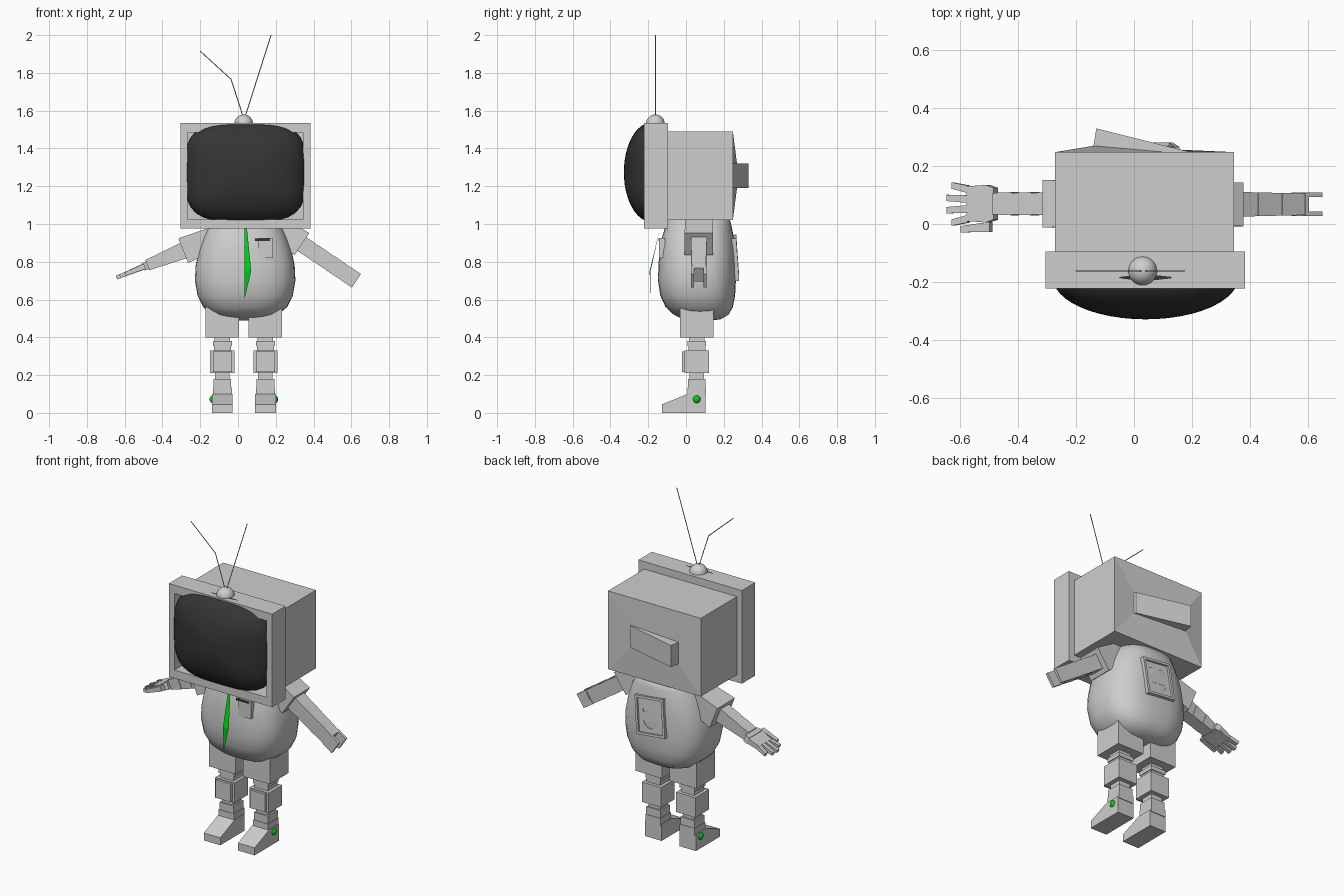
import bpy, bmesh, math
from mathutils import Matrix, Vector

if "Cube" in bpy.data.objects:
    bpy.data.objects.remove(bpy.data.objects["Cube"])


def material(name, rgb):
    m = bpy.data.materials.new(name)
    m.diffuse_color = (*rgb, 1)
    m.use_nodes = True
    m.node_tree.nodes["Principled BSDF"].inputs["Base Color"].default_value = m.diffuse_color
    return m


GREY = material("light grey", (0.62, 0.62, 0.62))
DARK = material("screen black", (0.035, 0.035, 0.035))
GREEN = material("bright green", (0.0, 0.62, 0.01))


def finish(name, bm, mat, smooth=False, matrix=Matrix()):
    bmesh.ops.recalc_face_normals(bm, faces=bm.faces[:])
    me = bpy.data.meshes.new(name)
    bm.to_mesh(me)
    bm.free()
    me.transform(matrix)
    me.materials.append(mat)
    for p in me.polygons:
        p.use_smooth = smooth
    ob = bpy.data.objects.new(name, me)
    bpy.context.collection.objects.link(ob)
    return ob


def add_box(bm, lo, hi):
    c = [(a + b) / 2 for a, b in zip(lo, hi)]
    s = [b - a for a, b in zip(lo, hi)]
    return bmesh.ops.create_cube(bm, size=1, matrix=Matrix.Translation(c) @ Matrix.Diagonal((*s, 1)))


def boxes(name, spans, mat=GREY, matrix=Matrix()):
    bm = bmesh.new()
    for lo, hi in spans:
        add_box(bm, lo, hi)
    return finish(name, bm, mat, matrix=matrix)


def taper(name, matrix, x0, x1, s0, s1, mat=GREY, y=0, y1=None):
    """Box along local x whose width and height change from s0 to s1."""
    bm = bmesh.new()
    y1 = y if y1 is None else y1
    for v in add_box(bm, (-.5,) * 3, (.5,) * 3)["verts"]:
        far = v.co.x > 0
        s = s1 if far else s0
        v.co = (x1 if far else x0, (y1 if far else y) + v.co.y * s[0], v.co.z * s[1])
    return finish(name, bm, mat, matrix=matrix)


def ball(name, centre, r, mat):
    bm = bmesh.new()
    bmesh.ops.create_uvsphere(bm, u_segments=24, v_segments=14, radius=r)
    return finish(name, bm, mat, True, Matrix.Translation(centre))


# Head shell: tapered back with a wedge-shaped rear housing
bm = bmesh.new()
add_box(bm, (-.272, -.1, 1.02), (.345, .248, 1.49))
back = max(bm.faces, key=lambda f: f.calc_center_median().y)
bmesh.ops.inset_individual(bm, faces=[back], thickness=.1)
for v in back.verts:
    left = v.co.x < .04
    v.co = (-.14 if left else .2, .27 if left else .24, 1.32 if v.co.z > 1.25 else 1.19)
ext = bmesh.ops.extrude_discrete_faces(bm, faces=[back])
for v in ext["faces"][0].verts:
    left = v.co.x < 0
    v.co.y += .06 if left else .008
    v.co.x += .01 if left else -.005
finish("head_shell", bm, GREY)

# Front frame of the head
F0, F1 = -.222, -.095
boxes("screen_frame", [((-.305, F0, .975), (-.268, F1, 1.535)), ((.345, F0, .975), (.383, F1, 1.535)),
                       ((-.268, F0, .975), (.345, F1, 1.025)), ((-.268, F0, 1.485), (.345, F1, 1.535))])

# Bulging screen: sphere with a rounded-rectangle outline
bm = bmesh.new()
bmesh.ops.create_uvsphere(bm, u_segments=48, v_segments=24, radius=1, matrix=Matrix.Rotation(math.pi / 2, 4, 'X'))
Q = 3.6
for v in bm.verts:
    x, y, z = v.co
    k = math.sqrt((abs(x) ** Q + abs(z) ** Q) ** (2 / Q) + y * y)
    v.co = (.04 + .32 * x / k, -.185 + .144 * y / k, 1.274 + .262 * z / k)
finish("screen", bm, DARK, True)

# Antenna
ball("antenna_base", (.03, -.162, 1.53), .05, GREY)
for name, pts in (("antenna_straight", [(.035, 1.56), (.175, 2.0)]),
                  ("antenna_bent", [(.03, 1.56), (-.037, 1.767), (-.2, 1.915)])):
    bm = bmesh.new()
    for a, b in zip(pts, pts[1:]):
        p, q = Vector((a[0], -.162, a[1])), Vector((b[0], -.162, b[1]))
        d = q - p
        bmesh.ops.create_cone(bm, segments=6, radius1=.0025, radius2=.0025, depth=d.length, cap_ends=True,
                              matrix=Matrix.Translation((p + q) / 2) @ d.to_track_quat('Z', 'Y').to_matrix().to_4x4())
    finish(name, bm, GREY)

# Torso: rounded-square rings (z, half width, half depth, y centre)
RINGS = [(.49, .06, .05, .09), (.496, .12, .10, .085), (.52, .175, .145, .08), (.56, .222, .178, .07),
         (.62, .252, .198, .062), (.70, .266, .206, .058), (.78, .262, .205, .059), (.86, .246, .2, .06),
         (.93, .222, .19, .063), (.98, .2, .177, .066), (1.04, .17, .16, .068)]
N = 40
bm = bmesh.new()
loops = []
for z, hx, hy, cy in RINGS:
    ring = []
    for i in range(N):
        c, s = math.cos(2 * math.pi * i / N), math.sin(2 * math.pi * i / N)
        k = (abs(c) ** 2.7 + abs(s) ** 2.7) ** (1 / 2.7)
        ring.append(bm.verts.new((.038 + hx * c / k, cy + hy * s / k, z)))
    loops.append(ring)
for a, b in zip(loops, loops[1:]):
    for i in range(N):
        j = (i + 1) % N
        bm.faces.new((a[i], a[j], b[j], b[i]))
bm.faces.new(loops[0])
bm.faces.new(loops[-1])
finish("torso", bm, GREY, True)

# Half tie hanging from under the head
bm = bmesh.new()
v = [bm.verts.new(p) for p in [(.035, -.137, .98), (.047, -.137, .98), (.07, -.188, .75),
                               (.035, -.185, .605), (.035, -.193, .75)]]
bm.faces.new((v[0], v[1], v[2], v[4]))
bm.faces.new((v[4], v[2], v[3]))
finish("tie", bm, GREEN)

# Chest pocket with a dark opening
boxes("pocket", [((.105, -.143, .82), (.185, -.11, .925))])
boxes("pocket_opening", [((.09, -.146, .91), (.17, -.138, .922))], DARK)

# Back panel: rim, recessed plate, cut eyes and mouth (local x runs across the back)
M = Matrix.Translation((.05, .25, .82)) @ Matrix.Rotation(math.radians(6), 4, 'Y') @ Matrix.Rotation(math.radians(4), 4, 'X')
W, H = .095, .113
panel = boxes("back_panel", [((-W, -.03, -H), (W, .024, H))], matrix=M)
bm = bmesh.new()
add_box(bm, (-W + .014, .012, -H + .014), (W - .014, .05, H - .014))
recess = finish("recess_cutter", bm, GREY, matrix=M)
face = boxes("face_cutter", [((-.05, -.008, .02), (-.018, .04, .062)), ((.018, -.008, .02), (.05, .04, .062))], matrix=M)
bm = bmesh.new()
arc = [(.05 * math.cos(a), -.03 + .045 * math.sin(a)) for a in [math.pi + math.pi * i / 8 for i in range(9)]]
f = bm.faces.new([bm.verts.new((x, -.008, z)) for x, z in arc])
e = bmesh.ops.extrude_face_region(bm, geom=[f])
bmesh.ops.translate(bm, vec=(0, .05, 0), verts=[g for g in e["geom"] if isinstance(g, bmesh.types.BMVert)])
mouth = finish("mouth_cutter", bm, GREY, matrix=M)
for cutter in (recess, face, mouth):
    mod = panel.modifiers.new(cutter.name, 'BOOLEAN')
    mod.operation, mod.solver, mod.object = 'DIFFERENCE', 'EXACT', cutter
    cutter.hide_render = True
    cutter.hide_set(True)

# Right arm: sleeve, three segments and a two-pronged clamp
R = Matrix.Translation((.322, .068, .905)) @ Matrix.Rotation(math.radians(34), 4, 'Y')
taper("right_sleeve", R, -.16, .02, (.14, .12), (.152, .14))
for i, w in enumerate((.086, .082, .078)):
    taper("right_arm_segment", R, .0 + i * .1, .1 + i * .1, (w, .088), (w - .004, .084))
for s in (-1, 1):
    taper("clamp_prong", R, .3, .368, (.016, .086), (.016, .086), y=s * .033)
taper("clamp_base", R, .296, .312, (.08, .086), (.08, .086))

# Left arm: sleeve, three segments and an open hand
L = Matrix.Translation((-.262, .07, .87)) @ Matrix.Rotation(math.radians(-22), 4, 'Y') @ Matrix.Rotation(math.pi, 4, 'Z')
taper("left_sleeve", L, -.16, .03, (.15, .12), (.165, .14))
for i in range(3):
    h = .09 - .011 * i
    taper("left_arm_segment", L, .01 + i * .075, .085 + i * .075, (.08, h), (.074, h - .01))
taper("left_wrist", L, .232, .262, (.11, .045), (.13, .04))
taper("left_palm", L, .26, .335, (.13, .032), (.12, .026))
for i in range(4):
    y = -.05 + i * .034
    taper("left_finger", L, .333, .412 - (.02 if i in (0, 3) else 0), (.026, .024), (.022, .02), y=y, y1=y * 1.25)
taper("left_thumb", L, .25, .36, (.034, .03), (.022, .02), y=.08, y1=.088)

# Legs: stacked blocks with knee guards, wedge feet and a green ankle ball
STACK = [("hip", .178, .40, .56), ("thigh_ring", .082, .38, .40), ("thigh_joint", .1, .355, .38),
         ("knee_top", .09, .33, .355), ("knee", .128, .21, .33), ("shin_top", .076, .18, .21),
         ("shin", .094, .135, .18), ("ankle", .1, .09, .135), ("shin_core", .07, .1, .4)]
for side, s in (("left", -1), ("right", 1)):
    cx, cy = .031 + s * .114, .057
    for part, w, z0, z1 in STACK:
        boxes(f"{side}_{part}", [((cx - w / 2, cy - w / 2, z0), (cx + w / 2, cy + w / 2, z1))])
    boxes(f"{side}_knee_guard", [((cx - .05, -.022, .217), (cx + .05, 0, .325))])
    # Foot: heel block, then a sloping toe
    bm = bmesh.new()
    prof = [(.103, 0), (.103, .1), (.008, .1), (-.128, .045), (-.128, 0)]
    f = bm.faces.new([bm.verts.new((cx - .055, y, z)) for y, z in prof])
    e = bmesh.ops.extrude_face_region(bm, geom=[f])
    bmesh.ops.translate(bm, vec=(.11, 0, 0), verts=[g for g in e["geom"] if isinstance(g, bmesh.types.BMVert)])
    finish(f"{side}_foot", bm, GREY)
    ball(f"{side}_ankle_ball", (cx + s * .046, .057, .072), .022, GREEN)
